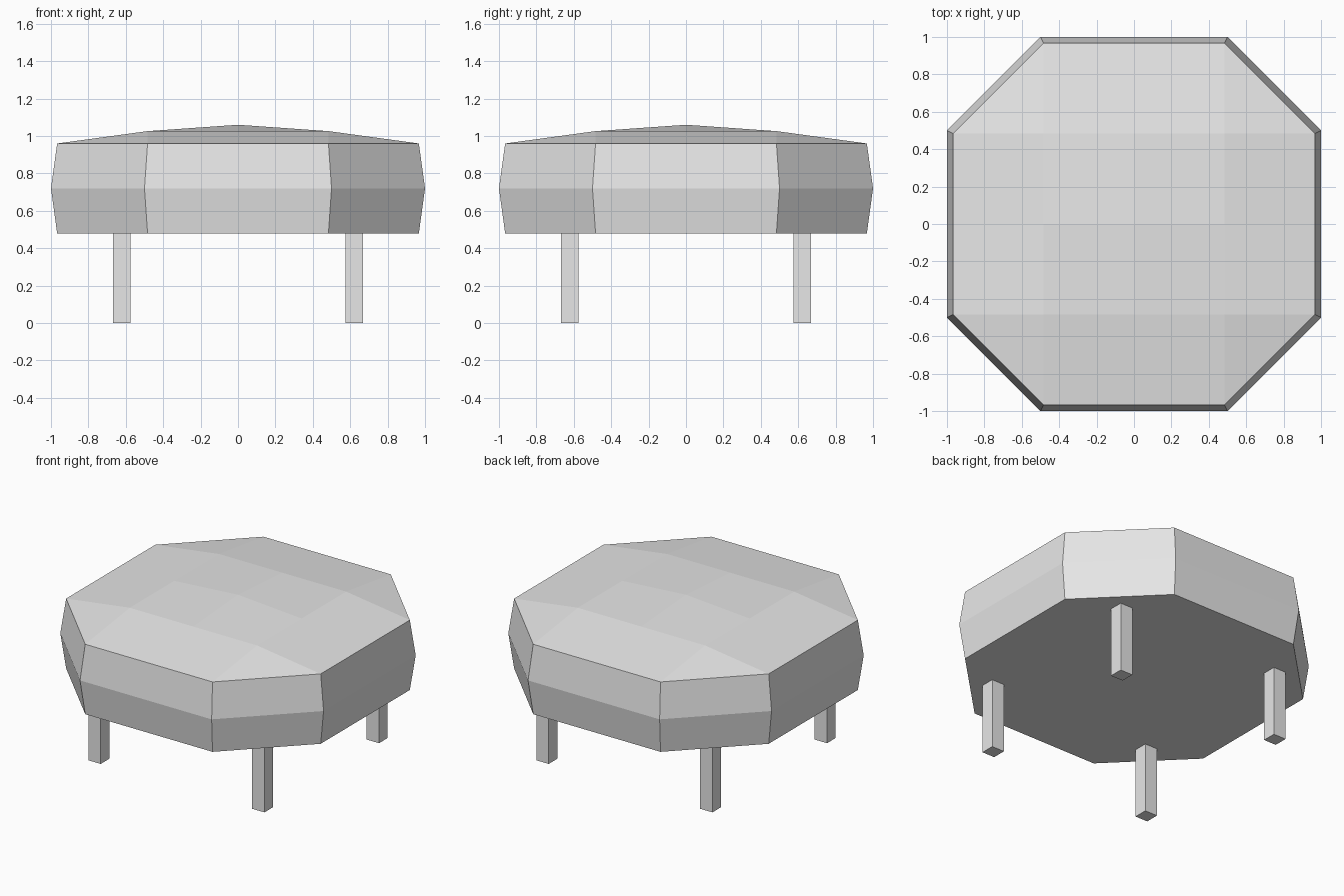
import bpy
import bmesh

cube = bpy.data.objects.get("Cube")
if cube:
    bpy.data.objects.remove(cube)

grey = bpy.data.materials.new("light_grey")
grey.use_nodes = True
color = (0.8, 0.8, 0.8, 1)
grey.diffuse_color = color
grey.node_tree.nodes["Principled BSDF"].inputs["Base Color"].default_value = color

RIM = 0.967                       # half width of the cushion's top and bottom
BOTTOM, MIDDLE, TOP = 0.48, 0.72, 0.96


def add_object(name, bm):
    mesh = bpy.data.meshes.new(name)
    bmesh.ops.recalc_face_normals(bm, faces=bm.faces[:])
    bm.to_mesh(mesh)
    bm.free()
    mesh.materials.append(grey)
    obj = bpy.data.objects.new(name, mesh)
    bpy.context.collection.objects.link(obj)
    return obj


def extrude_rim(bm, edges, z, scale):
    """Extrude a boundary loop to a new height and width; return the new loop."""
    geom = bmesh.ops.extrude_edge_only(bm, edges=edges)["geom"]
    for v in (g for g in geom if isinstance(g, bmesh.types.BMVert)):
        v.co.x *= scale
        v.co.y *= scale
        v.co.z = z
    return [g for g in geom if isinstance(g, bmesh.types.BMEdge) and g.is_boundary]


# Cushion top: a grid with its corners cut diagonally to make an octagon
bm = bmesh.new()
bmesh.ops.create_grid(bm, x_segments=4, y_segments=4, size=RIM)
corners = [v for v in bm.verts if len(v.link_edges) == 2]
triangles = [[v for v in c.link_faces[0].verts if v != c] for c in corners]
bmesh.ops.delete(bm, geom=corners, context='VERTS')
for tri in triangles:
    bm.faces.new(tri)

# Crown the cushion in steps from rim to centre
heights = (1.06, 1.026, TOP)
for v in bm.verts:
    v.co.z = heights[round(max(abs(v.co.x), abs(v.co.y)) / RIM * 2)]

# Bulging sides and flat underside
bm.edges.index_update()
rim = [e for e in bm.edges if e.is_boundary]
rim = extrude_rim(bm, rim, MIDDLE, 1 / RIM)
rim = extrude_rim(bm, rim, BOTTOM, RIM)
bmesh.ops.holes_fill(bm, edges=rim, sides=0)
add_object("cushion", bm)

# Four square legs
for x, side in ((-1, "right"), (1, "left")):
    for y, end in ((-1, "front"), (1, "back")):
        bm = bmesh.new()
        bmesh.ops.create_cube(bm, size=1)
        bmesh.ops.scale(bm, vec=(0.094, 0.094, BOTTOM), verts=bm.verts[:])
        leg = add_object(f"{end}_{side}_leg", bm)
        leg.location = (x * 0.622, y * 0.622, BOTTOM / 2)
